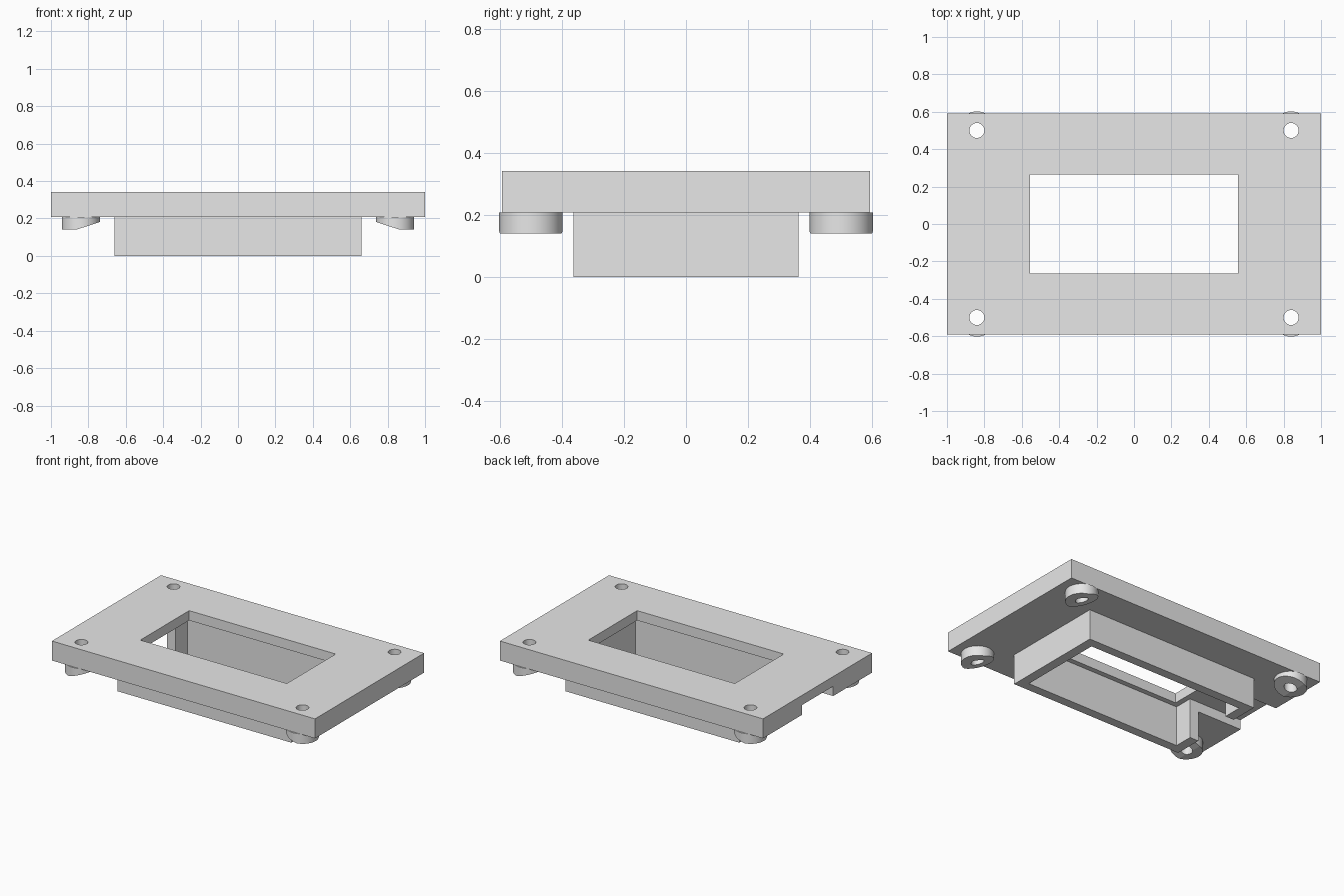
import bpy
import bmesh
from mathutils import Matrix

cube = bpy.data.objects.get("Cube")
if cube:
    bpy.data.objects.remove(cube, do_unlink=True)

grey = bpy.data.materials.new("plain grey")
grey.use_nodes = True
grey.diffuse_color = (0.8, 0.8, 0.8, 1)
grey.node_tree.nodes["Principled BSDF"].inputs["Base Color"].default_value = (0.8, 0.8, 0.8, 1)

PLATE_BOTTOM, PLATE_TOP = 0.208, 0.342
POCKET_TOP = 0.275
BOSS_X, BOSS_Y = 0.84, 0.5


def add_object(name, bm):
    bmesh.ops.recalc_face_normals(bm, faces=bm.faces[:])
    mesh = bpy.data.meshes.new(name)
    bm.to_mesh(mesh)
    bm.free()
    mesh.materials.append(grey)
    obj = bpy.data.objects.new(name, mesh)
    bpy.context.collection.objects.link(obj)
    return obj


def box(name, x, y, z):
    """Box from (low, high) pairs."""
    bm = bmesh.new()
    size = [hi - lo for lo, hi in (x, y, z)]
    centre = [(hi + lo) / 2 for lo, hi in (x, y, z)]
    bmesh.ops.create_cube(bm, size=1, matrix=Matrix.Translation(centre) @ Matrix.Diagonal((*size, 1)))
    return add_object(name, bm)


def cylinder(name, x, y, radius, z):
    bm = bmesh.new()
    bmesh.ops.create_cone(bm, cap_ends=True, segments=48, radius1=radius, radius2=radius,
                          depth=z[1] - z[0], matrix=Matrix.Translation((x, y, (z[0] + z[1]) / 2)))
    return add_object(name, bm)


def wedge(name, side, y):
    """Prism that trims the inner half of a boss underside to a slope."""
    bm = bmesh.new()
    profile = [(0.865, 0.14), (0.72, 0.187), (0.72, 0.05), (0.865, 0.05)]
    face = bm.faces.new([bm.verts.new((side * px, y - 0.2, pz)) for px, pz in profile])
    moved = bmesh.ops.extrude_face_region(bm, geom=[face])["geom"]
    bmesh.ops.translate(bm, vec=(0, 0.4, 0), verts=[v for v in moved if isinstance(v, bmesh.types.BMVert)])
    return add_object(name, bm)


def carve(obj, cutters):
    """Cut the shapes out of the object, then discard them."""
    for cutter in cutters:
        mod = obj.modifiers.new("cut", "BOOLEAN")
        mod.operation = "DIFFERENCE"
        mod.solver = "EXACT"
        mod.object = cutter
    bpy.context.view_layer.update()
    graph = bpy.context.evaluated_depsgraph_get()
    mesh = bpy.data.meshes.new_from_object(obj.evaluated_get(graph))
    obj.modifiers.clear()
    obj.data = mesh
    for cutter in cutters:
        bpy.data.objects.remove(cutter, do_unlink=True)


def smooth(obj):
    bpy.ops.object.select_all(action="DESELECT")
    obj.select_set(True)
    bpy.context.view_layer.objects.active = obj
    bpy.ops.object.shade_smooth_by_angle(angle=0.5)


def pocket():
    return box("pocket_cutter", (-0.594, 0.594), (-0.3, 0.3), (-0.1, POCKET_TOP))


def cable_slot():
    return box("slot_cutter", (-1.1, -0.5), (-0.17, 0.17), (-0.1, POCKET_TOP))


corners = [(sx, sy) for sx in (-1, 1) for sy in (-1, 1)]


def screw_hole(sx, sy):
    return cylinder("hole_cutter", sx * BOSS_X, sy * BOSS_Y, 0.04, (-0.1, 0.5))


# Face plate with window, stepped pocket, cable slot and screw holes
plate = box("face_plate", (-1, 1), (-0.592, 0.592), (PLATE_BOTTOM, PLATE_TOP))
window = box("window_cutter", (-0.557, 0.557), (-0.265, 0.265), (-0.1, 0.5))
carve(plate, [window, pocket(), cable_slot()] + [screw_hole(*c) for c in corners])
smooth(plate)

# Skirt wall around the pocket, open at one end
skirt = box("skirt_wall", (-0.66, 0.66), (-0.363, 0.363), (0, PLATE_BOTTOM))
carve(skirt, [pocket(), cable_slot()])

# Screw bosses with sloped undersides
for sx, sy in corners:
    name = ("back" if sy > 0 else "front") + ("_left" if sx > 0 else "_right") + "_boss"
    boss = cylinder(name, sx * BOSS_X, sy * BOSS_Y, 0.102, (0.14, PLATE_BOTTOM))
    carve(boss, [wedge("slope_cutter", sx, sy * BOSS_Y), screw_hole(sx, sy)])
    smooth(boss)
